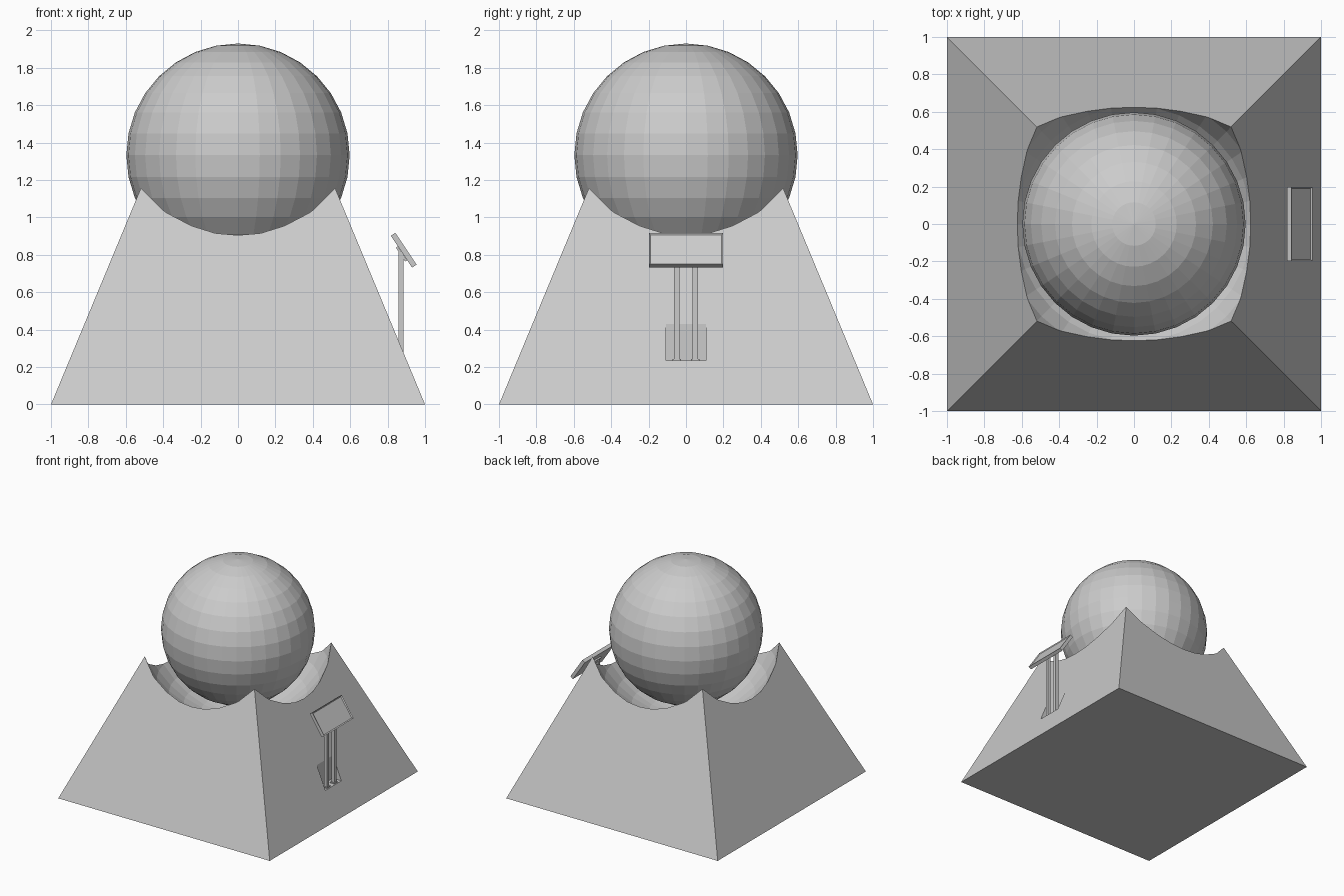
import bpy, bmesh, math
from mathutils import Matrix, Vector

if "Cube" in bpy.data.objects:
    bpy.data.objects.remove(bpy.data.objects["Cube"])

grey = bpy.data.materials.new("plain grey")
grey.diffuse_color = (0.6, 0.6, 0.6, 1)
grey.use_nodes = True
grey.node_tree.nodes["Principled BSDF"].inputs["Base Color"].default_value = grey.diffuse_color


def make(name, bm):
    bmesh.ops.recalc_face_normals(bm, faces=bm.faces)
    me = bpy.data.meshes.new(name)
    bm.to_mesh(me)
    bm.free()
    me.materials.append(grey)
    ob = bpy.data.objects.new(name, me)
    bpy.context.collection.objects.link(ob)
    return ob


def box_mesh(size, loc, tilt=0.0):
    bm = bmesh.new()
    m = Matrix.Translation(loc) @ Matrix.Rotation(tilt, 4, 'Y') @ Matrix.Diagonal((*size, 1))
    bmesh.ops.create_cube(bm, size=1, matrix=m)
    return bm


def sphere(name, radius, z):
    bm = bmesh.new()
    bmesh.ops.create_uvsphere(bm, u_segments=32, v_segments=16, radius=radius,
                              matrix=Matrix.Translation((0, 0, z)))
    return make(name, bm)


def cut(target, cutter):
    cutter.hide_render = True
    mod = target.modifiers.new("cut", 'BOOLEAN')
    mod.operation = 'DIFFERENCE'
    mod.solver = 'EXACT'
    mod.object = cutter
    bpy.context.view_layer.objects.active = target
    bpy.ops.object.modifier_apply(modifier=mod.name)
    bpy.data.objects.remove(cutter)


# Pyramid plinth, hollowed by a spherical bowl and a notch for the sign posts
SLOPE, BALL_Z, H = 0.4156, 1.333, 1.6
bm = bmesh.new()
bmesh.ops.create_cone(bm, cap_ends=True, segments=4, radius1=math.sqrt(2),
                      radius2=math.sqrt(2) * (1 - SLOPE * H), depth=H,
                      matrix=Matrix.Translation((0, 0, H / 2)) @ Matrix.Rotation(math.pi / 4, 4, 'Z'))
plinth = make("plinth", bm)
cut(plinth, sphere("bowl_cutter", 0.757, BALL_Z))
cut(plinth, make("notch_cutter", box_mesh((0.3, 0.216, 0.265), (0.971, 0, 0.3675))))

# Ball hovering in the bowl
sphere("ball", 0.597, BALL_Z)

# Tilted sign panel with a shallow recessed face
TILT = math.radians(56.3)
normal = Vector((math.sin(TILT), 0, math.cos(TILT)))
bm = box_mesh((0.204, 0.396, 0.029), (0.886, 0, 0.825), TILT)
bm.normal_update()
face = max(bm.faces, key=lambda f: f.normal.dot(normal))
bmesh.ops.inset_region(bm, faces=[face], thickness=0.013)
bmesh.ops.translate(bm, verts=face.verts, vec=normal * -0.007)
make("sign_panel", bm)

# Bracket behind the panel
make("sign_bracket", box_mesh((0.09, 0.13, 0.012), (0.874, 0, 0.805), TILT))

# Two posts with small feet standing in the notch
for side, y in (("left", -0.049), ("right", 0.049)):
    make(side + "_post", box_mesh((0.028, 0.028, 0.585), (0.872, y, 0.5275)))
    make(side + "_foot", box_mesh((0.04, 0.044, 0.008), (0.872, y, 0.239)))
